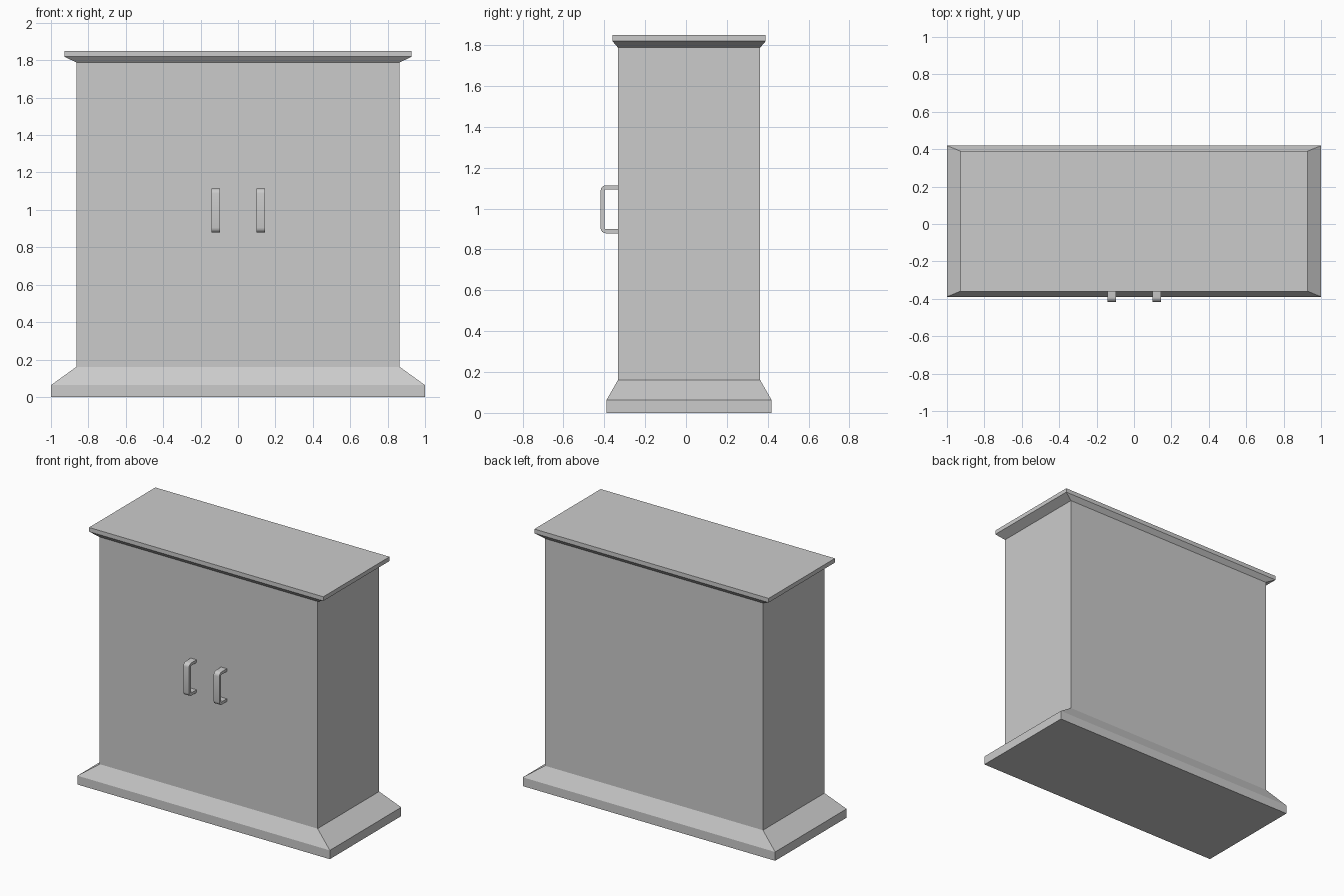
import bpy, bmesh, math

if "Cube" in bpy.data.objects:
    bpy.data.objects.remove(bpy.data.objects["Cube"])

CENTRE_Y = 0.015


def new_object(name, bm):
    bmesh.ops.recalc_face_normals(bm, faces=bm.faces)
    mesh = bpy.data.meshes.new(name)
    bm.to_mesh(mesh)
    bm.free()
    obj = bpy.data.objects.new(name, mesh)
    bpy.context.collection.objects.link(obj)
    return obj


def stacked_rings(name, levels):
    """Closed solid from rectangular rings: (half width, half depth, z)."""
    bm = bmesh.new()
    rings = [[bm.verts.new((sx * hx, CENTRE_Y + sy * hy, z))
              for sx, sy in ((-1, -1), (1, -1), (1, 1), (-1, 1))]
             for hx, hy, z in levels]
    for low, high in zip(rings, rings[1:]):
        for i in range(4):
            j = (i + 1) % 4
            bm.faces.new((low[i], low[j], high[j], high[i]))
    bm.faces.new(rings[0])
    bm.faces.new(rings[-1])
    return new_object(name, bm)


def arc(y, z, radius, start, steps=4):
    """Quarter-circle points in the YZ plane."""
    angles = [start + math.pi / 2 * i / steps for i in range(steps + 1)]
    return [(y + radius * math.cos(a), z + radius * math.sin(a)) for a in angles]


def handle(name, x):
    """Flat strip bent into a U, with rounded corners."""
    back, front, low, high = -0.333, -0.418, 0.879, 1.114
    thick, outer, width = 0.02, 0.026, 0.045

    def bend(radius):
        c = front + outer
        return ([(back, high - outer + radius)]
                + arc(c, high - outer, radius, math.pi / 2)
                + arc(c, low + outer, radius, math.pi)
                + [(back, low + outer - radius)])

    out, inn = bend(outer), bend(outer - thick)
    bm = bmesh.new()
    sections = [[bm.verts.new((x + sx * width / 2, y, z))
                 for (y, z), sx in ((o, -1), (o, 1), (n, 1), (n, -1))]
                for o, n in zip(out, inn)]
    for a, b in zip(sections, sections[1:]):
        for i in range(4):
            j = (i + 1) % 4
            bm.faces.new((a[i], a[j], b[j], b[i]))
    bm.faces.new(sections[0])
    bm.faces.new(sections[-1])
    obj = new_object(name, bm)
    bpy.ops.object.select_all(action='DESELECT')
    obj.select_set(True)
    bpy.context.view_layer.objects.active = obj
    bpy.ops.object.shade_smooth_by_angle(angle=math.radians(35))


# Cabinet: sloped plinth, plain body and flared top in one shell
stacked_rings("cabinet_body", [
    (1.0, 0.404, 0.0), (1.0, 0.404, 0.063),
    (0.864, 0.348, 0.161), (0.864, 0.348, 1.788),
    (0.928, 0.375, 1.819), (0.928, 0.375, 1.849)])

# Door handles
handle("left_handle", -0.118)
handle("right_handle", 0.122)
